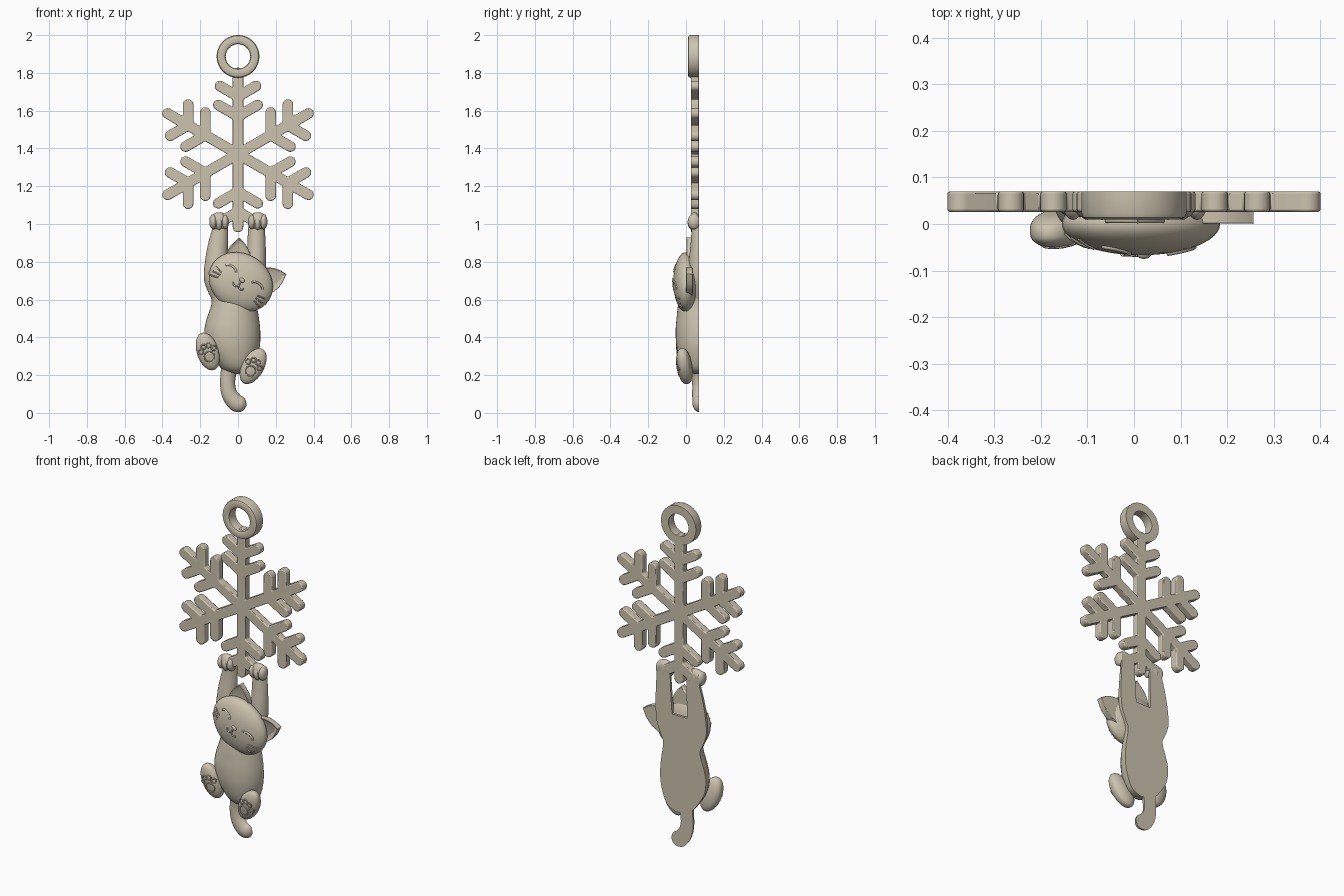
import bpy, bmesh, math
from math import sin, cos, pi, radians, sqrt
from mathutils import Vector

if "Cube" in bpy.data.objects:
    bpy.data.objects.remove(bpy.data.objects["Cube"])

BACK = 0.07
COLOR = (0.61, 0.55, 0.43, 1)
mat = bpy.data.materials.new("warm_stone")
mat.use_nodes = True
mat.diffuse_color = COLOR
mat.node_tree.nodes["Principled BSDF"].inputs["Base Color"].default_value = COLOR


def finish(name, bm, bevel=0, clip=False, angle=40):
    if clip:
        cut = bmesh.ops.bisect_plane(bm, geom=bm.verts[:] + bm.edges[:] + bm.faces[:],
                                     plane_co=(0, BACK, 0), plane_no=(0, 1, 0), clear_outer=True)
        rim = [e for e in cut["geom_cut"] if isinstance(e, bmesh.types.BMEdge)]
        if rim:
            bmesh.ops.holes_fill(bm, edges=rim)
    bmesh.ops.recalc_face_normals(bm, faces=bm.faces[:])
    me = bpy.data.meshes.new(name)
    bm.to_mesh(me)
    bm.free()
    ob = bpy.data.objects.new(name, me)
    bpy.context.collection.objects.link(ob)
    me.materials.append(mat)
    if bevel:
        mod = ob.modifiers.new("soft_edges", "BEVEL")
        mod.width, mod.segments, mod.limit_method = bevel, 2, "ANGLE"
        mod.angle_limit = radians(40)
    bpy.ops.object.select_all(action="DESELECT")
    bpy.context.view_layer.objects.active = ob
    ob.select_set(True)
    bpy.ops.object.shade_smooth_by_angle(angle=radians(angle))
    return ob


def loft(name, rings, closed=False):
    bm = bmesh.new()
    rows = [[bm.verts.new(p) for p in ring] for ring in rings]
    n = len(rows[0])
    for i in range(len(rows) if closed else len(rows) - 1):
        a, b = rows[i], rows[(i + 1) % len(rows)]
        for j in range(n):
            k = (j + 1) % n
            bm.faces.new((a[j], a[k], b[k], b[j]))
    if not closed:
        bm.faces.new(rows[0])
        bm.faces.new(rows[-1])
    return finish(name, bm)


def smooth(keys, steps=5):
    # Catmull-Rom interpolation of any tuples
    out = []
    for i in range(len(keys) - 1):
        quad = (keys[max(i - 1, 0)], keys[i], keys[i + 1], keys[min(i + 2, len(keys) - 1)])
        for s in range(steps):
            t = s / steps
            out.append([0.5 * (2 * b + (c - a) * t + (2 * a - 5 * b + 4 * c - d) * t * t
                               + (3 * b - a - 3 * c + d) * t ** 3) for a, b, c, d in zip(*quad)])
    return out + [list(keys[-1])]


def half_round(name, keys):
    # keys: x, z, half width, front y, turn in degrees; the back stays flat
    rings = []
    for x, z, w, front, turn in smooth(keys):
        t = radians(turn)
        rings.append([(x + w * cos(a) * cos(t), BACK - (BACK - front) * sin(a), z + w * cos(a) * sin(t))
                      for a in (pi * i / 20 for i in range(21))])
    return loft(name, rings)


def ellipsoid(name, c, r, tilt=0, power=0.5, lean=0):
    # returns a function placing local (u, v) on the front surface
    t = radians(tilt)

    def place(u, v, side=-1):
        h = max(0, 1 - (u / r[0]) ** 2 - (v / r[2]) ** 2) ** power
        return Vector((c[0] + u * cos(t) - v * sin(t), c[1] + side * r[1] * h + lean * v,
                       c[2] + u * sin(t) + v * cos(t)))
    bm = bmesh.new()
    bmesh.ops.create_uvsphere(bm, u_segments=40, v_segments=24, radius=1)
    for vert in bm.verts:
        x, y, z = vert.co          # poles become front and back
        vert.co = place(x * r[0], y * r[2], -1 if z < 0 else 1)
    finish(name, bm, clip=True, angle=60)
    return place


def line(name, pts, radius, cyclic=False):
    cu = bpy.data.curves.new(name, "CURVE")
    cu.dimensions = "3D"
    cu.bevel_depth, cu.bevel_resolution, cu.use_fill_caps = radius, 2, True
    sp = cu.splines.new("POLY")
    sp.points.add(len(pts) - 1)
    sp.use_cyclic_u = cyclic
    for p, q in zip(sp.points, pts):
        p.co = (*q, 1)
    ob = bpy.data.objects.new(name, cu)
    bpy.context.collection.objects.link(ob)
    cu.materials.append(mat)
    bpy.ops.object.select_all(action="DESELECT")
    bpy.context.view_layer.objects.active = ob
    ob.select_set(True)
    bpy.ops.object.convert(target="MESH")
    bpy.ops.object.shade_smooth()


def slab(name, outline, y0, y1, bevel, rim=0, sink=0):
    bm = bmesh.new()
    f = bm.faces.new([bm.verts.new((x, y1, z)) for x, z in outline])
    top = bmesh.ops.extrude_face_region(bm, geom=[f])["geom"]
    for v in (g for g in top if isinstance(g, bmesh.types.BMVert)):
        v.co.y = y0
    if rim:
        bmesh.ops.recalc_face_normals(bm, faces=bm.faces[:])
        front = [g for g in top if isinstance(g, bmesh.types.BMFace)]
        bmesh.ops.inset_region(bm, faces=front, thickness=rim)
        for v in front[0].verts:
            v.co.y += sink
    return finish(name, bm, bevel)


# Snowflake: one half arm outline, mirrored and turned six times
W, MID = 0.028, 1.37


def half_arm(length):
    pts = [(W * sqrt(3), W)]
    for base, reach in ((0.2, 0.12), (0.305, 0.11)):
        dx, dy = cos(pi / 3), sin(pi / 3)
        for l, side in ((W * 0.5 / dy, 1), (None, 0), (W * 1.5 / dy, -1)):
            if side:
                pts.append((base - side * W * dy + l * dx, W))
            else:
                for i in range(11):
                    a = pi / 3 + pi / 2 - pi * i / 10
                    pts.append((base + reach * dx + W * cos(a), reach * dy + W * sin(a)))
    return pts + [(length + W * sin(a), W * cos(a)) for a in (pi * i / 12 for i in range(6))]


flake = []
for k in range(6):
    half = half_arm(0.385 if k == 3 else 0.43)
    tip = (half[-1][0] + 0.001, 0)
    arm = [(t, -s) for t, s in half] + [tip] + half[:0:-1]
    a = pi / 2 + k * pi / 3
    flake += [(t * cos(a) - s * sin(a), MID + t * sin(a) + s * cos(a)) for t, s in arm]
slab("snowflake", flake, 0.026, BACK, 0.005)

# Hanging ring with rounded edges
profile = [(0.065, BACK), (0.065, 0.022), (0.068, 0.014), (0.076, 0.01), (0.1, 0.01),
           (0.109, 0.014), (0.113, 0.024), (0.113, BACK)]
loft("hanging_ring", [[(r * cos(a), y, 1.887 + r * sin(a)) for r, y in profile]
                      for a in (2 * pi * i / 64 for i in range(64))], closed=True)

# Body, arms and tail, all flat at the back
half_round("body", [(0.0, 0.205, 0.02, 0.05, 0), (-0.005, 0.225, 0.07, 0.0, 0),
                    (-0.012, 0.27, 0.105, -0.03, 0), (-0.025, 0.35, 0.14, -0.05, 0),
                    (-0.03, 0.43, 0.148, -0.055, 0), (-0.027, 0.5, 0.138, -0.05, 0),
                    (-0.02, 0.58, 0.12, -0.04, 0), (-0.02, 0.66, 0.13, -0.015, 0),
                    (-0.02, 0.72, 0.135, 0.005, 0), (-0.015, 0.77, 0.12, 0.03, 0)])
half_round("right_arm", [(-0.08, 0.6, 0.06, 0.0, 0), (-0.113, 0.7, 0.066, 0.01, 0),
                         (-0.115, 0.8, 0.06, 0.015, 0), (-0.105, 0.9, 0.052, 0.025, 0),
                         (-0.094, 0.98, 0.042, 0.03, 0), (-0.097, 1.03, 0.04, 0.03, 0)])
half_round("left_arm", [(0.05, 0.6, 0.05, 0.0, 0), (0.085, 0.7, 0.055, 0.01, 0),
                        (0.096, 0.8, 0.052, 0.015, 0), (0.098, 0.9, 0.048, 0.025, 0),
                        (0.098, 0.98, 0.044, 0.03, 0), (0.103, 1.03, 0.04, 0.03, 0)])
half_round("tail", [(-0.035, 0.29, 0.05, 0.02, 0), (-0.05, 0.21, 0.042, 0.03, 0),
                    (-0.055, 0.15, 0.04, 0.033, 5), (-0.043, 0.095, 0.042, 0.033, 30),
                    (-0.012, 0.055, 0.046, 0.034, 60), (0.018, 0.045, 0.041, 0.038, 78),
                    (0.036, 0.045, 0.027, 0.05, 85), (0.045, 0.045, 0.006, 0.065, 88)])

# Paws gripping the snowflake
for side, px in (("right", -0.1), ("left", 0.104)):
    ellipsoid(side + "_paw", (px, 0.045, 1.015), (0.052, 0.03, 0.047))
    for i in (-1, 0, 1):
        ellipsoid(side + "_paw_toe", (px + i * 0.031, 0.042, 1.012 - 0.006 * (i == 0)),
                  (0.021, 0.033, 0.04))

# Feet with outlined pads
for side, c, tilt in (("right", (-0.16, -0.008, 0.325), 18), ("left", (0.08, -0.008, 0.247), -29)):
    sole = ellipsoid(side + "_foot", c, (0.058, 0.04, 0.103), tilt, 0.38, -0.12)
    pads = [(0, -0.028, 0.027)] + [(u, v, 0.0125) for u, v in
                                   ((-0.036, 0.008), (-0.014, 0.03), (0.014, 0.03), (0.036, 0.008))]
    for u, v, r in pads:
        line(side + "_foot_pad", [sole(u + r * cos(a), v + r * sin(a))
                                  for a in (2 * pi * i / 20 for i in range(20))], 0.0035, True)

# Tilted head
face = ellipsoid("head", (0.015, 0.0, 0.6925), (0.178, 0.067, 0.149), -33, 0.5)


def ear(name, b1, tip, b2):
    pts = []
    for p, q in ((b1, tip), (tip, b2)):
        p, q = Vector(p), Vector(q)
        out = Vector((p.y - q.y, q.x - p.x)) * 0.12
        pts += [p.lerp(q, i / 8) + out * sin(pi * i / 8) for i in range(8 if p.x == b1[0] else 9)]
    slab(name, [tuple(p) for p in pts], 0.0, 0.036, 0.007, 0.018, 0.012)


ear("right_ear", (-0.075, 0.79), (0.008, 0.928), (0.07, 0.79))
ear("left_ear", (0.12, 0.765), (0.256, 0.735), (0.15, 0.62))

# Closed eyes, whiskers, nose and mouth
for s, side in ((-1, "right"), (1, "left")):
    arc = [(pi * (0.1 + 0.8 * i / 10)) for i in range(11)]
    line(side + "_eye", [face(s * 0.083 + 0.036 * cos(a), 0.022 + 0.024 * sin(a)) for a in arc], 0.0055)
    line(side + "_mouth", [face(s * 0.017 + 0.017 * cos(a), -0.016 - 0.018 * sin(a)) for a in arc], 0.0045)
    for v0, v1 in ((-0.012, -0.004), (-0.028, -0.032), (-0.044, -0.058)):
        line(side + "_whisker", [face(s * (0.112 + 0.044 * i / 6), v0 + (v1 - v0) * i / 6)
                                 for i in range(7)], 0.004)
line("lip_line", [face(0, 0.008 - 0.006 * i) for i in range(5)], 0.004)
n = face(0, 0.012)
ellipsoid("nose", (n.x, n.y, n.z), (0.016, 0.008, 0.011), -33)
